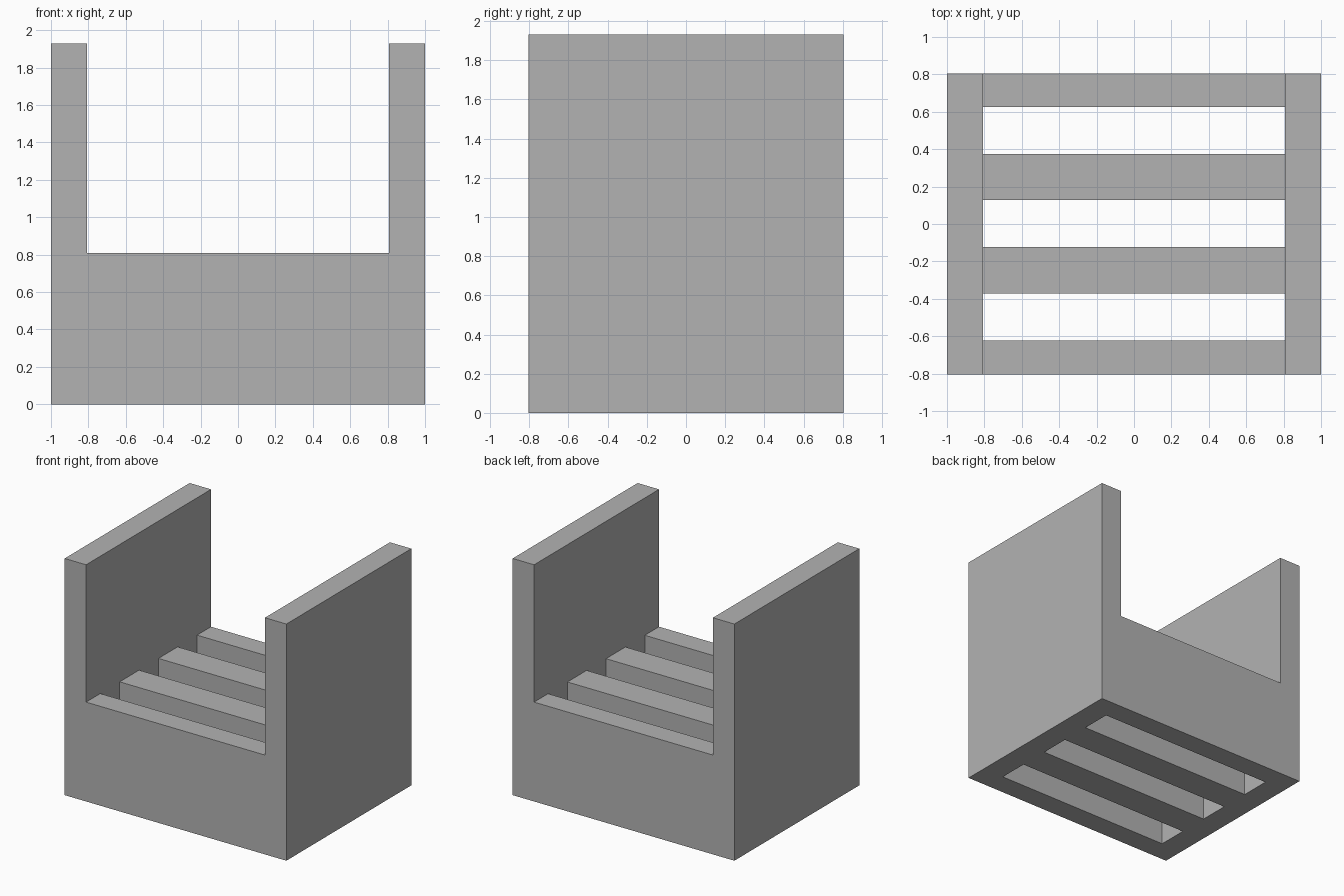
import bpy
import bmesh

cube = bpy.data.objects.get("Cube")
if cube:
    bpy.data.objects.remove(cube, do_unlink=True)

# Main dimensions
INNER_X, HALF_Y = 0.807, 0.805
FLOOR_Z, WALL_Z = 0.81, 1.93
SLOT_WIDTH = 0.25
SLOT_CENTRES = (-0.497, 0.003, 0.5)

xs = [-1, -INNER_X, INNER_X, 1]
ys = [-HALF_Y]
for c in SLOT_CENTRES:
    ys += [c - SLOT_WIDTH / 2, c + SLOT_WIDTH / 2]
ys.append(HALF_Y)

grey = bpy.data.materials.new("plain_grey")
grey.use_nodes = True
colour = (0.45, 0.45, 0.45, 1)
grey.diffuse_color = colour
grey.node_tree.nodes["Principled BSDF"].inputs["Base Color"].default_value = colour


def raise_faces(bm, faces, height, keep):
    """Extrude a flat region upwards."""
    out = bmesh.ops.extrude_face_region(bm, geom=faces, use_keep_orig=keep)["geom"]
    moved = [g for g in out if isinstance(g, bmesh.types.BMVert)]
    bmesh.ops.translate(bm, verts=moved, vec=(0, 0, height))
    return [g for g in out if isinstance(g, bmesh.types.BMFace)]


# Footprint: two side strips joined by slats, with open slots between
bm = bmesh.new()
grid = [[bm.verts.new((x, y, 0)) for y in ys] for x in xs]
footprint = []
for i in range(len(xs) - 1):
    for j in range(len(ys) - 1):
        is_slot = i == 1 and j % 2 == 1
        if not is_slot:
            footprint.append(bm.faces.new((grid[i][j], grid[i + 1][j],
                                           grid[i + 1][j + 1], grid[i][j + 1])))

# Slatted base, then the two tall side walls
tops = raise_faces(bm, footprint, FLOOR_Z, True)
for side in (-1, 1):
    strip = [f for f in tops if f.is_valid
             and f.calc_center_median().x * side > INNER_X]
    raise_faces(bm, strip, WALL_Z - FLOOR_Z, False)
    # remove any covered faces left inside the wall
    bmesh.ops.delete(bm, geom=[f for f in strip if f.is_valid], context="FACES_ONLY")

bmesh.ops.recalc_face_normals(bm, faces=bm.faces[:])
mesh = bpy.data.meshes.new("slatted_cradle")
bm.to_mesh(mesh)
bm.free()
mesh.materials.append(grey)
cradle = bpy.data.objects.new("slatted_cradle", mesh)
bpy.context.scene.collection.objects.link(cradle)
